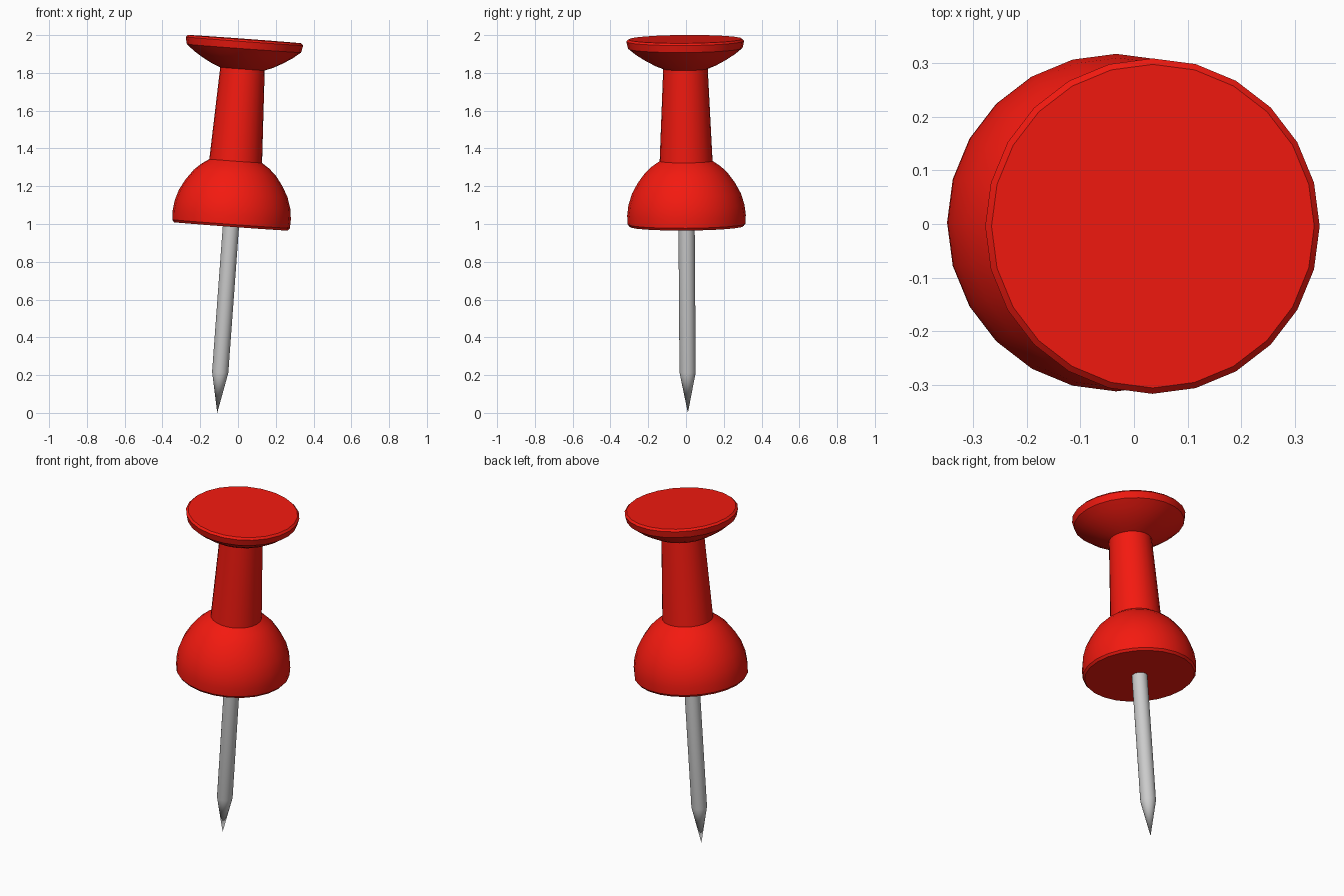
import bpy, math
from mathutils import Vector, Matrix

if "Cube" in bpy.data.objects:
    bpy.data.objects.remove(bpy.data.objects["Cube"])

SIDES = 24
TIP = Vector((-0.11, 0.01, 0.0))
AXIS = Vector((0.145, -0.014, 1.977))
# leaning placement of the whole pin, tip resting on the ground
PLACE = Matrix.Translation(TIP) @ Vector((0, 0, 1)).rotation_difference(AXIS).to_matrix().to_4x4()


def lathe(name, profile, angle, color=None):
    """Revolve (radius, height) points about the pin axis."""
    verts, faces, rings = [], [], []
    for r, h in profile:
        n = 1 if r == 0 else SIDES
        rings.append([len(verts) + i for i in range(n)])
        for i in range(n):
            a = 2 * math.pi * i / SIDES
            verts.append(PLACE @ Vector((r * math.cos(a), r * math.sin(a), h)))
    for lo, hi in zip(rings, rings[1:]):
        for i in range(SIDES):
            j = (i + 1) % SIDES
            if len(lo) == 1:
                faces.append((lo[0], hi[j], hi[i]))
            else:
                faces.append((lo[i], lo[j], hi[j], hi[i]))
    if len(rings[0]) > 1:
        faces.append(rings[0][::-1])
    faces.append(rings[-1])
    mesh = bpy.data.meshes.new(name)
    mesh.from_pydata(verts, [], faces)
    obj = bpy.data.objects.new(name, mesh)
    bpy.context.collection.objects.link(obj)
    if color:
        mat = bpy.data.materials.new(name + "_red")
        mat.diffuse_color = color
        mat.use_nodes = True
        mat.node_tree.nodes["Principled BSDF"].inputs["Base Color"].default_value = mat.diffuse_color
        mesh.materials.append(mat)
    bpy.ops.object.select_all(action='DESELECT')
    obj.select_set(True)
    bpy.context.view_layer.objects.active = obj
    bpy.ops.object.shade_smooth_by_angle(angle=math.radians(angle))
    return obj


# steel needle with a conical point
lathe("needle", [(0, 0), (0.043, 0.215), (0.043, 1.0)], 30)

# plastic handle: domed base, tapered neck, flared head
lathe("handle", [
    (0.302, 0.990), (0.312, 1.003), (0.314, 1.05), (0.307, 1.105),
    (0.288, 1.165), (0.258, 1.22), (0.218, 1.275), (0.180, 1.31), (0.140, 1.337),
    (0.118, 1.826),
    (0.165, 1.845), (0.215, 1.872), (0.262, 1.902), (0.303, 1.935),
    (0.312, 1.973), (0.301, 1.984)], 30, (0.9, 0.01, 0.005, 1))
